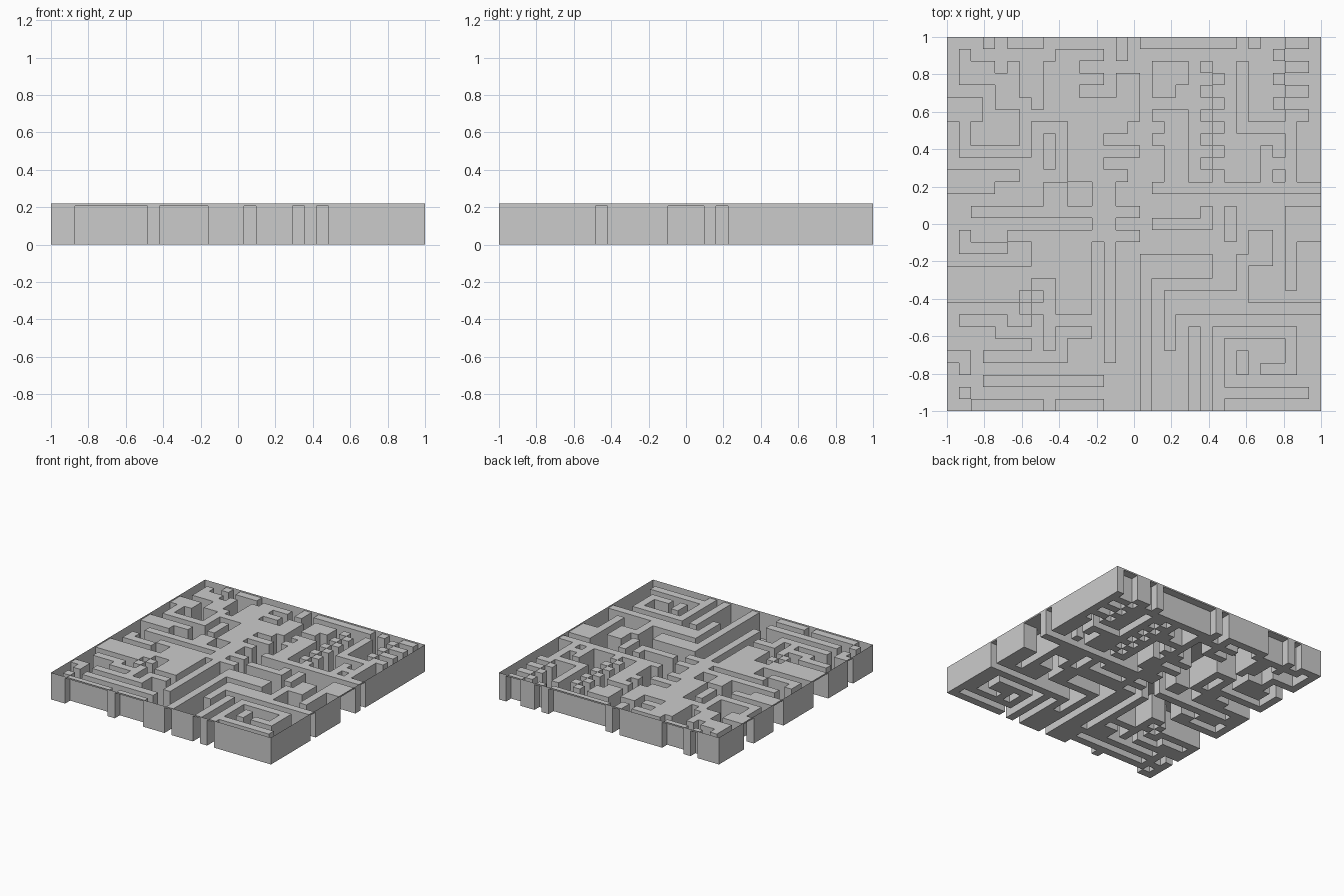
import bpy, bmesh

if "Cube" in bpy.data.objects:
    bpy.data.objects.remove(bpy.data.objects["Cube"])

N = 31                       # cells per side, counted from the back left corner
CELL = 2 / N
PLATEAU, RIM = 0.208, 0.22
raised = set()               # cells that stand up as plateau


def block(c0, r0, c1, r1):
    for c in range(min(c0, c1), max(c0, c1) + 1):
        for r in range(min(r0, r1), max(r0, r1) + 1):
            raised.add((c, r))


def ridge(c, r, *turns):
    """One-cell ridge: start cell, then alternating column / row targets."""
    block(c, r, c, r)
    for i, t in enumerate(turns):
        nc, nr = (t, r) if i % 2 == 0 else (c, t)
        block(c, r, nc, nr)
        c, r = nc, nr


def fret(even, odd, r0, r1, width=1):
    """Checkered teeth: one column on even rows, the other on odd rows."""
    for r in range(r0, r1 + 1):
        if r % 2 == 0:
            block(even, r, even + width - 1, r)
        else:
            block(odd, r, odd, r)


# Wide plateaus: back left, back middle, centre, right
for b in ((0, 5, 2, 6), (2, 2, 3, 3), (8, 2, 10, 5), (10, 7, 12, 10),
          (14, 3, 15, 6), (17, 2, 19, 3), (18, 6, 19, 11), (0, 11, 3, 12),
          (10, 11, 14, 11), (8, 12, 9, 14), (12, 12, 13, 15), (7, 16, 11, 18),
          (0, 19, 5, 21), (9, 20, 11, 22), (28, 14, 30, 16), (16, 18, 21, 19),
          (25, 16, 26, 18)):
    block(*b)

# Slots along the back edge
for c0, c1, depth in ((3, 3, 0), (5, 7, 0), (14, 14, 1), (16, 23, 0), (25, 25, 0)):
    block(c0, 0, c1, depth)

# Winding ridges, back half
for p in ((1, 1, 1, 3, 4, 5, 6, 9, 1, 5), (5, 2, 5, 4), (9, 1, 12), (11, 3, 12),
          (7, 6, 15), (11, 5, 13), (13, 7, 14), (13, 9, 15), (17, 4, 18),
          (24, 2, 24, 7, 28, 11), (26, 9, 26, 10), (8, 8, 8, 10), (4, 11, 5),
          (17, 12, 30), (2, 14, 11), (14, 14, 15)):
    ridge(*p)

# Winding ridges, front half
for p in ((1, 16, 1, 17, 4), (5, 16, 6), (6, 19, 11), (17, 15, 21, 14),
          (13, 17, 13, 26), (15, 16, 12), (23, 14, 23, 16), (28, 17, 28, 20),
          (16, 18, 16, 30), (24, 18, 24, 21, 18, 25), (18, 22, 30),
          (1, 23, 4, 24, 7, 25), (11, 24, 9, 26, 3), (0, 26, 1, 27),
          (3, 28, 12), (1, 29), (2, 30, 7), (9, 30, 12), (20, 24, 20, 30),
          (22, 30, 22, 24, 28, 27, 26), (22, 29, 29), (24, 26, 24, 27)):
    ridge(*p)

# Rows of checkered teeth
fret(21, 22, 2, 11)
fret(28, 27, 0, 6, 2)
fret(27, 26, 9, 11)
fret(6, 7, 20, 23)
fret(17, 18, 6, 9)

bm = bmesh.new()


def quad(*pts):
    bm.faces.new([bm.verts.new(p) for p in pts])


def level(c, r):
    """Height of a cell; outside the square it is the rim."""
    if not (0 <= c < N and 0 <= r < N):
        return RIM
    return PLATEAU if (c, r) in raised else 0.0


for r in range(N):
    for c in range(N):
        x0, x1 = -1 + c * CELL, -1 + (c + 1) * CELL
        y1, y0 = 1 - r * CELL, 1 - (r + 1) * CELL
        z = level(c, r)
        # channel floor or plateau top
        quad((x0, y0, z), (x1, y0, z), (x1, y1, z), (x0, y1, z))
        # walls up to each higher neighbour, with the rim band on the outside
        for dc, dr, a, b in ((-1, 0, (x0, y0), (x0, y1)), (1, 0, (x1, y1), (x1, y0)),
                             (0, -1, (x0, y1), (x1, y1)), (0, 1, (x1, y0), (x0, y0))):
            h = level(c + dc, r + dr)
            steps = [s for s in (z, PLATEAU, RIM) if z <= s <= h]
            for lo, hi in zip(steps, steps[1:]):
                if hi > lo:
                    quad((*a, lo), (*b, lo), (*b, hi), (*a, hi))

# Weld the sheet and merge coplanar cells
bmesh.ops.remove_doubles(bm, verts=bm.verts, dist=1e-4)
bmesh.ops.dissolve_limit(bm, angle_limit=0.01, verts=bm.verts, edges=bm.edges)
bmesh.ops.triangulate(bm, faces=[f for f in bm.faces if len(f.verts) > 4])

mesh = bpy.data.meshes.new("labyrinth")
bm.to_mesh(mesh)
bm.free()
bpy.context.collection.objects.link(bpy.data.objects.new("labyrinth", mesh))
